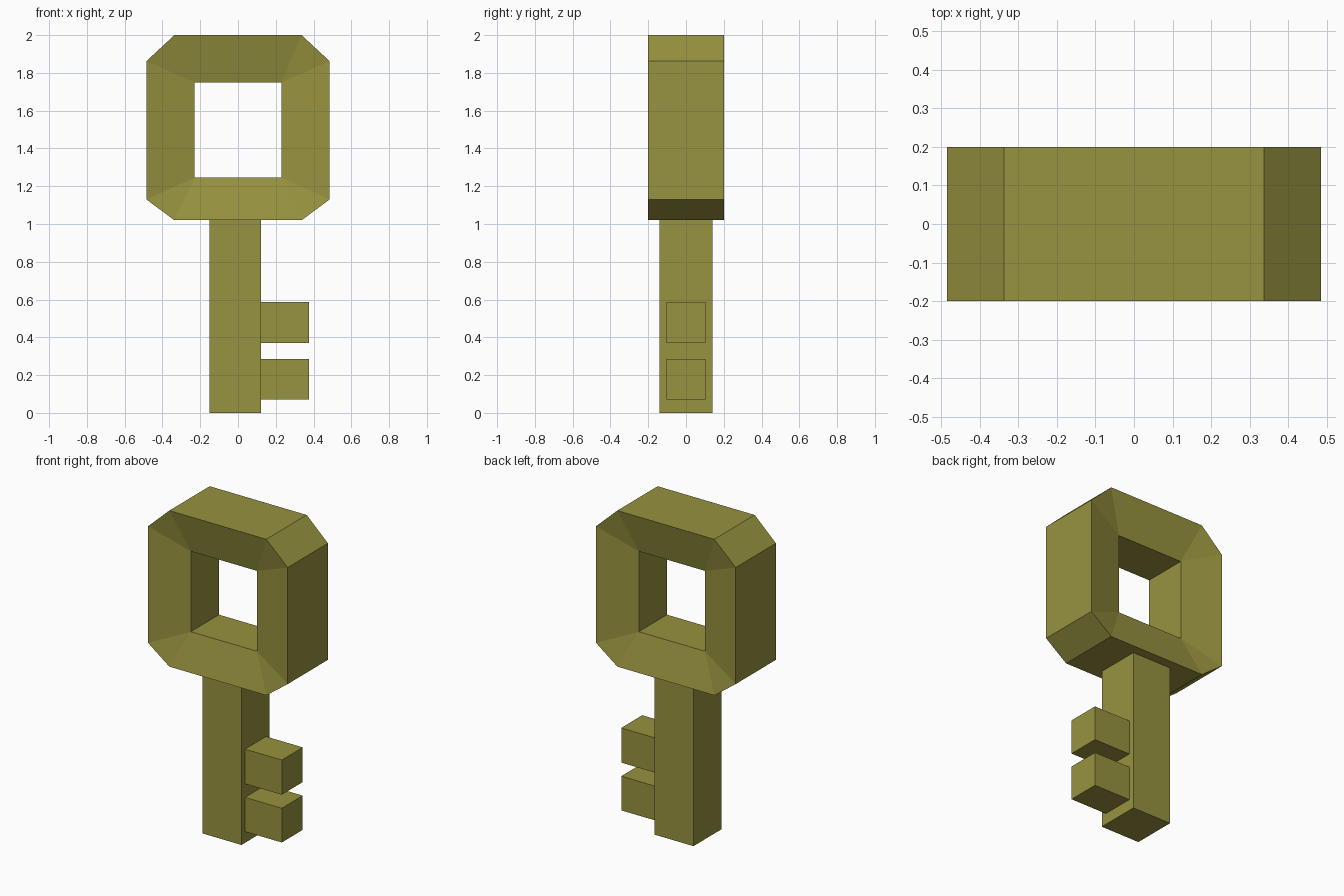
import bpy, bmesh

if "Cube" in bpy.data.objects:
    bpy.data.objects.remove(bpy.data.objects["Cube"])

mat = bpy.data.materials.new("olive_brass")
mat.diffuse_color = (0.31, 0.29, 0.05, 1)
mat.use_nodes = True
mat.node_tree.nodes["Principled BSDF"].inputs["Base Color"].default_value = mat.diffuse_color


def finish(name, bm):
    bmesh.ops.recalc_face_normals(bm, faces=bm.faces)
    me = bpy.data.meshes.new(name)
    bm.to_mesh(me)
    bm.free()
    me.materials.append(mat)
    ob = bpy.data.objects.new(name, me)
    bpy.context.collection.objects.link(ob)


def box(name, x0, x1, half_y, z0, z1):
    bm = bmesh.new()
    bmesh.ops.create_cube(bm, size=1)
    for v in bm.verts:
        v.co = (x0 + (v.co.x + 0.5) * (x1 - x0), v.co.y * 2 * half_y,
                z0 + (v.co.z + 0.5) * (z1 - z0))
    finish(name, bm)


# bow: octagonal outside, rectangular hole, faces dished towards the hole
outer = [(0.337, 2.0), (0.485, 1.862), (0.485, 1.13), (0.337, 1.02),
         (-0.337, 1.02), (-0.485, 1.13), (-0.485, 1.862), (-0.337, 2.0)]
inner = [(0.23, 1.75), (0.23, 1.245), (-0.23, 1.245), (-0.23, 1.75)]
bm = bmesh.new()
rings = {}
for s in (-1, 1):
    o = [bm.verts.new((x, s * 0.2, z)) for x, z in outer]
    i = [bm.verts.new((x, s * 0.14, z)) for x, z in inner]
    rings[s] = (o, i)
    for k in range(4):
        a, b, c = o[2 * k], o[2 * k + 1], o[(2 * k + 2) % 8]
        bm.faces.new((a, b, i[k]))                       # corner triangle
        bm.faces.new((b, c, i[(k + 1) % 4], i[k]))       # side trapezoid
for front, back in zip(rings[-1], rings[1]):
    n = len(front)
    for k in range(n):
        m = (k + 1) % n
        bm.faces.new((front[k], front[m], back[m], back[k]))
finish("bow", bm)

# shaft
box("shaft", -0.15, 0.122, 0.14, 0.0, 1.02)

# teeth
for n, (z0, z1) in enumerate([(0.07, 0.285), (0.37, 0.588)]):
    box(f"tooth_{n + 1}", 0.122, 0.377, 0.104, z0, z1)
